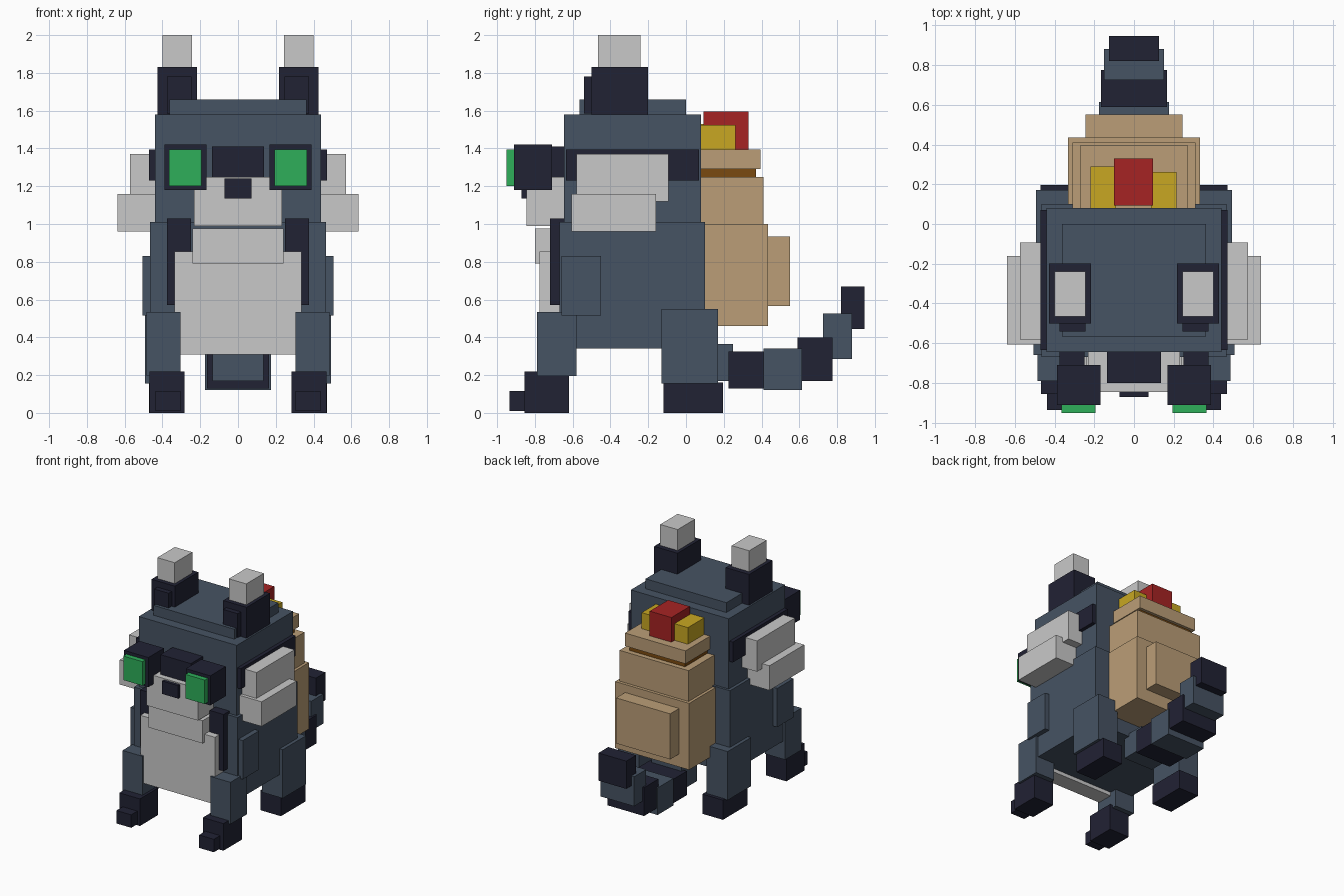
import bpy


def srgb(hex_code):
    """Hex colour to linear RGBA."""
    vals = [int(hex_code[i:i + 2], 16) / 255 for i in (0, 2, 4)]
    return [v / 12.92 if v <= 0.04045 else ((v + 0.055) / 1.055) ** 2.4 for v in vals] + [1.0]


PALETTE = {
    "slate": "465363", "dark": "212234", "white": "C9C9C9", "green": "2EAF5A",
    "tan": "BB9E77", "brown": "7A4A10", "red": "A62323", "yellow": "C8A722",
}
mats = {}
for name, code in PALETTE.items():
    mats[name] = bpy.data.materials.new(name)
    mats[name].diffuse_color = srgb(code)

QUADS = [(0, 2, 3, 1), (4, 5, 7, 6), (0, 1, 5, 4), (2, 6, 7, 3), (0, 4, 6, 2), (1, 3, 7, 5)]


def box(name, color, xr, yr, zr):
    """Box from its x, y and z ranges."""
    mesh = bpy.data.meshes.new(name)
    mesh.from_pydata([(x, y, z) for x in xr for y in yr for z in zr], [], QUADS)
    mesh.materials.append(mats[color])
    obj = bpy.data.objects.new(name, mesh)
    bpy.context.collection.objects.link(obj)
    return obj


def mid(name, color, half, yr, zr):
    """Box centred on x = 0."""
    box(name, color, (-half, half), yr, zr)


def pair(name, color, xr, yr, zr):
    """Matching left and right boxes."""
    box(name + "_right", color, xr, yr, zr)
    box(name + "_left", color, (-xr[1], -xr[0]), yr, zr)


# Torso and chest fur
mid("body", "slate", 0.465, (-0.67, 0.10), (0.34, 1.01))
mid("chest_fur", "white", 0.335, (-0.775, -0.64), (0.31, 0.855))
mid("neck_fur", "white", 0.242, (-0.80, -0.62), (0.79, 0.975))
pair("shoulder_plate", "slate", (0.40, 0.505), (-0.66, -0.45), (0.515, 0.83))
pair("chest_strap", "dark", (0.25, 0.375), (-0.72, -0.64), (0.57, 1.03))

# Head
mid("head", "slate", 0.44, (-0.645, 0.08), (1.00, 1.58))
mid("crown", "slate", 0.363, (-0.565, 0.0), (1.57, 1.66))
mid("muzzle", "white", 0.232, (-0.845, -0.62), (0.99, 1.25))
mid("nose", "dark", 0.072, (-0.87, -0.82), (1.135, 1.24))
mid("goggle_bridge", "dark", 0.137, (-0.80, -0.62), (1.25, 1.41))
pair("goggle_frame", "dark", (0.168, 0.388), (-0.91, -0.71), (1.18, 1.42))
pair("goggle_lens", "green", (0.193, 0.366), (-0.95, -0.90), (1.20, 1.395))
pair("goggle_band", "dark", (0.42, 0.47), (-0.635, 0.07), (1.23, 1.395))
pair("upper_cheek_fur", "white", (0.43, 0.573), (-0.58, -0.093), (1.12, 1.37))
pair("lower_cheek_fur", "white", (0.43, 0.638), (-0.607, -0.16), (0.96, 1.16))

# Ears
pair("ear", "dark", (0.217, 0.427), (-0.50, -0.20), (1.57, 1.83))
pair("inner_ear", "dark", (0.245, 0.375), (-0.54, -0.49), (1.585, 1.78))
pair("ear_tip", "white", (0.243, 0.40), (-0.465, -0.24), (1.82, 2.0))

# Legs and paws
pair("front_leg", "slate", (0.305, 0.485), (-0.79, -0.58), (0.195, 0.535))
pair("front_paw", "dark", (0.283, 0.468), (-0.855, -0.62), (0.0, 0.22))
pair("front_toe", "dark", (0.305, 0.438), (-0.935, -0.84), (0.01, 0.115))
pair("hind_leg", "slate", (0.305, 0.493), (-0.13, 0.17), (0.155, 0.55))
pair("hind_paw", "dark", (0.285, 0.47), (-0.12, 0.197), (0.0, 0.16))

# Tail: half width, y range, z range of each alternating segment
TAIL = [
    (0.135, (0.05, 0.25), (0.17, 0.365)),
    (0.165, (0.225, 0.415), (0.13, 0.325)),
    (0.175, (0.41, 0.615), (0.12, 0.34)),
    (0.165, (0.59, 0.775), (0.17, 0.40)),
    (0.15, (0.725, 0.88), (0.285, 0.525)),
    (0.125, (0.82, 0.945), (0.445, 0.67)),
]
for i, (half, yr, zr) in enumerate(TAIL):
    mid(f"tail_segment_{i + 1}", "dark" if i % 2 else "slate", half, yr, zr)

# Backpack
mid("pack_base", "tan", 0.333, (0.09, 0.435), (0.46, 1.0))
mid("pack_top", "tan", 0.31, (0.08, 0.41), (1.0, 1.25))
mid("pack_pocket", "tan", 0.243, (0.43, 0.55), (0.565, 0.935))
mid("pack_seam", "brown", 0.25, (0.08, 0.37), (1.24, 1.30))
mid("pack_lid", "tan", 0.272, (0.08, 0.395), (1.29, 1.395))

# Items on top of the pack
box("red_bundle", "red", (-0.10, 0.095), (0.093, 0.33), (1.39, 1.595))
box("yellow_bundle_left", "yellow", (-0.22, -0.09), (0.08, 0.29), (1.39, 1.53))
box("yellow_bundle_right", "yellow", (0.085, 0.215), (0.08, 0.262), (1.39, 1.525))
